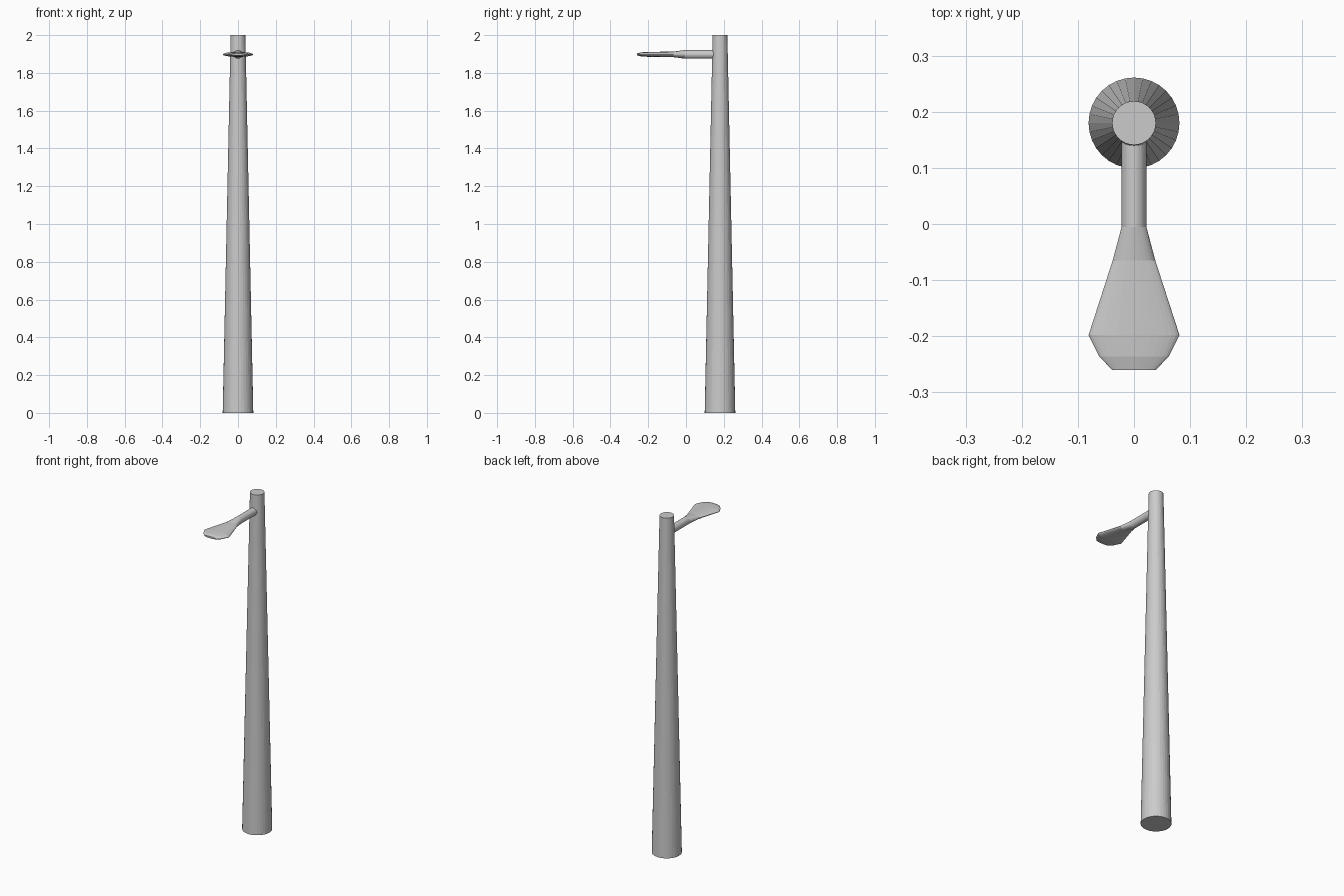
import bpy, bmesh
from math import cos, sin, tau

if "Cube" in bpy.data.objects:
    bpy.data.objects.remove(bpy.data.objects["Cube"])

SIDES = 32


def loft(name, rings):
    """Skin a list of point rings into a closed, capped mesh."""
    bm = bmesh.new()
    loops = [[bm.verts.new(p) for p in ring] for ring in rings]
    for a, b in zip(loops, loops[1:]):
        for i in range(SIDES):
            j = (i + 1) % SIDES
            bm.faces.new((a[i], a[j], b[j], b[i]))
    bm.faces.new(loops[0])
    bm.faces.new(loops[-1])
    bmesh.ops.recalc_face_normals(bm, faces=bm.faces)
    mesh = bpy.data.meshes.new(name)
    bm.to_mesh(mesh)
    bm.free()
    obj = bpy.data.objects.new(name, mesh)
    bpy.context.collection.objects.link(obj)
    return obj


ANGLES = [tau * i / SIDES for i in range(SIDES)]

# Tapered pole
loft("pole", [[(r * cos(a), 0.18 + r * sin(a), z) for a in ANGLES]
              for z, r in ((0, 0.081), (2, 0.039))])

# Round arm flaring into a flat lamp head: y, half width, half height
SECTIONS = [(0.18, 0.022, 0.023), (-0.005, 0.022, 0.023), (-0.065, 0.038, 0.015),
            (-0.198, 0.081, 0.013), (-0.236, 0.062, 0.011), (-0.26, 0.039, 0.005)]
loft("lamp_arm_and_head", [[(w * cos(a), y, 1.898 + h * sin(a)) for a in ANGLES]
                           for y, w, h in SECTIONS])
